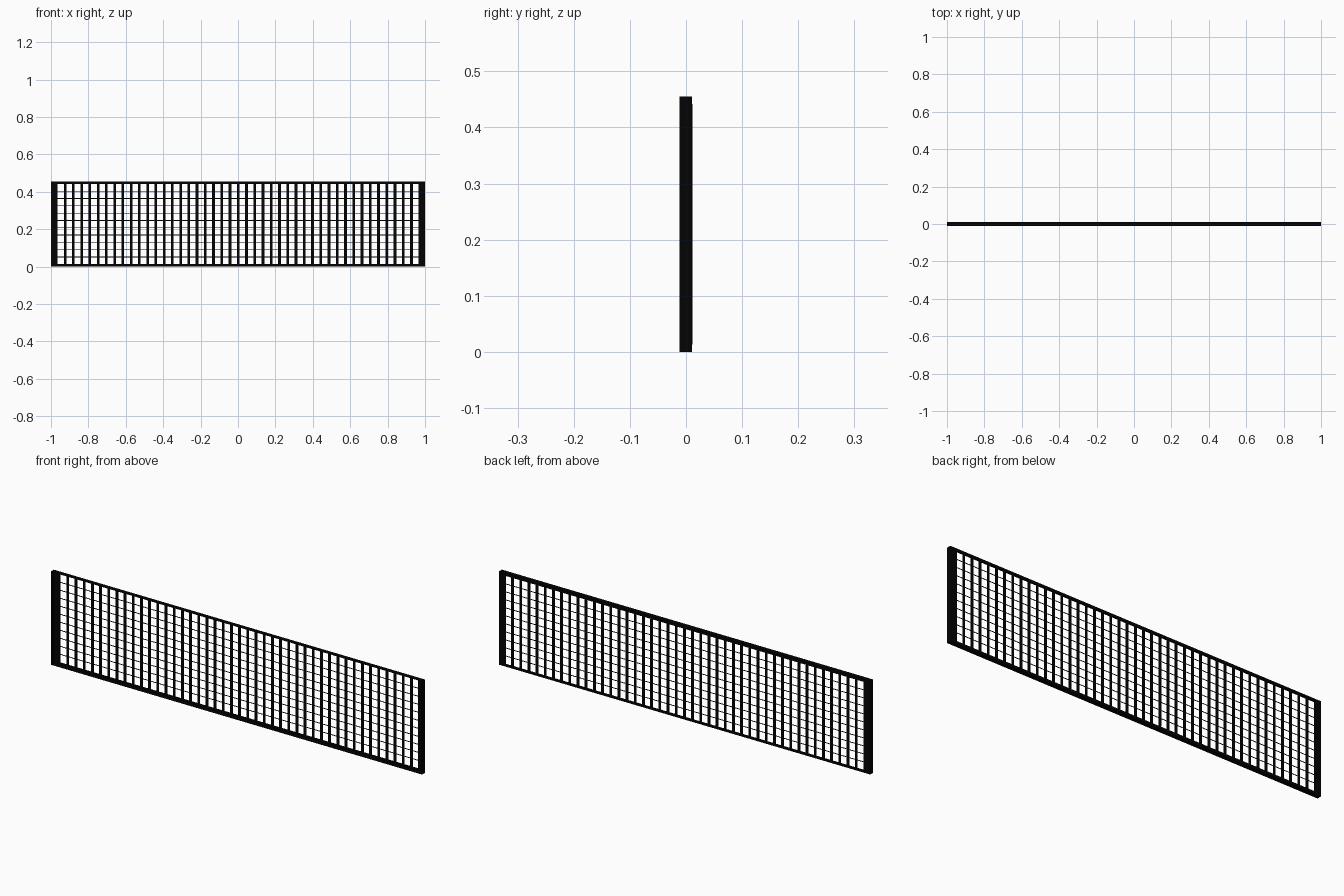
import bpy, bmesh
from mathutils import Matrix, Vector

if "Cube" in bpy.data.objects:
    bpy.data.objects.remove(bpy.data.objects["Cube"])

H = 0.455                      # panel height
FRONT, BACK = -0.0113, 0.0105  # frame depth limits
SIDE, EDGE = 0.036, 0.013      # flange widths at the ends and top/bottom
WALL = 0.002

black = bpy.data.materials.new("black_metal")
black.diffuse_color = (0.001, 0.001, 0.001, 1)
black.use_nodes = True
black.node_tree.nodes["Principled BSDF"].inputs["Base Color"].default_value = black.diffuse_color


def make_part(name, boxes):
    """One object made of axis-aligned boxes (x0, x1, y0, y1, z0, z1)."""
    bm = bmesh.new()
    for x0, x1, y0, y1, z0, z1 in boxes:
        centre = Vector(((x0 + x1) / 2, (y0 + y1) / 2, (z0 + z1) / 2))
        size = Matrix.Diagonal((x1 - x0, y1 - y0, z1 - z0, 1))
        bmesh.ops.create_cube(bm, size=1, matrix=Matrix.Translation(centre) @ size)
    mesh = bpy.data.meshes.new(name)
    bm.to_mesh(mesh)
    bm.free()
    mesh.materials.append(black)
    obj = bpy.data.objects.new(name, mesh)
    bpy.context.collection.objects.link(obj)
    return obj


def ring(name, tx, tz, y0, y1):
    """Rectangular border with side width tx and top/bottom width tz."""
    return make_part(name, [
        (-1, -1 + tx, y0, y1, 0, H), (1 - tx, 1, y0, y1, 0, H),
        (-1 + tx, 1 - tx, y0, y1, 0, tz), (-1 + tx, 1 - tx, y0, y1, H - tz, H)])


# Outer frame: thin wall around the rim, flat flange at the back
ring("frame_wall", WALL, WALL, FRONT, BACK - 0.002)
ring("frame_flange", SIDE, EDGE, BACK - 0.002, BACK)

# Vertical slats, just proud of the flange
pitch = 0.0441
slats = []
for i in range(43):
    x = -0.9245 + pitch * i
    slats.append((x - 0.007, x + 0.007, 0.0095, 0.0113, EDGE, H - EDGE))
make_part("vertical_slats", slats)

# Thin horizontal wires
step = (H - 2 * EDGE) / 11
wires = []
for i in range(1, 11):
    z = EDGE + step * i
    wires.append((-1 + SIDE, 1 - SIDE, 0.0095, 0.0105, z - 0.0018, z + 0.0018))
make_part("horizontal_wires", wires)
